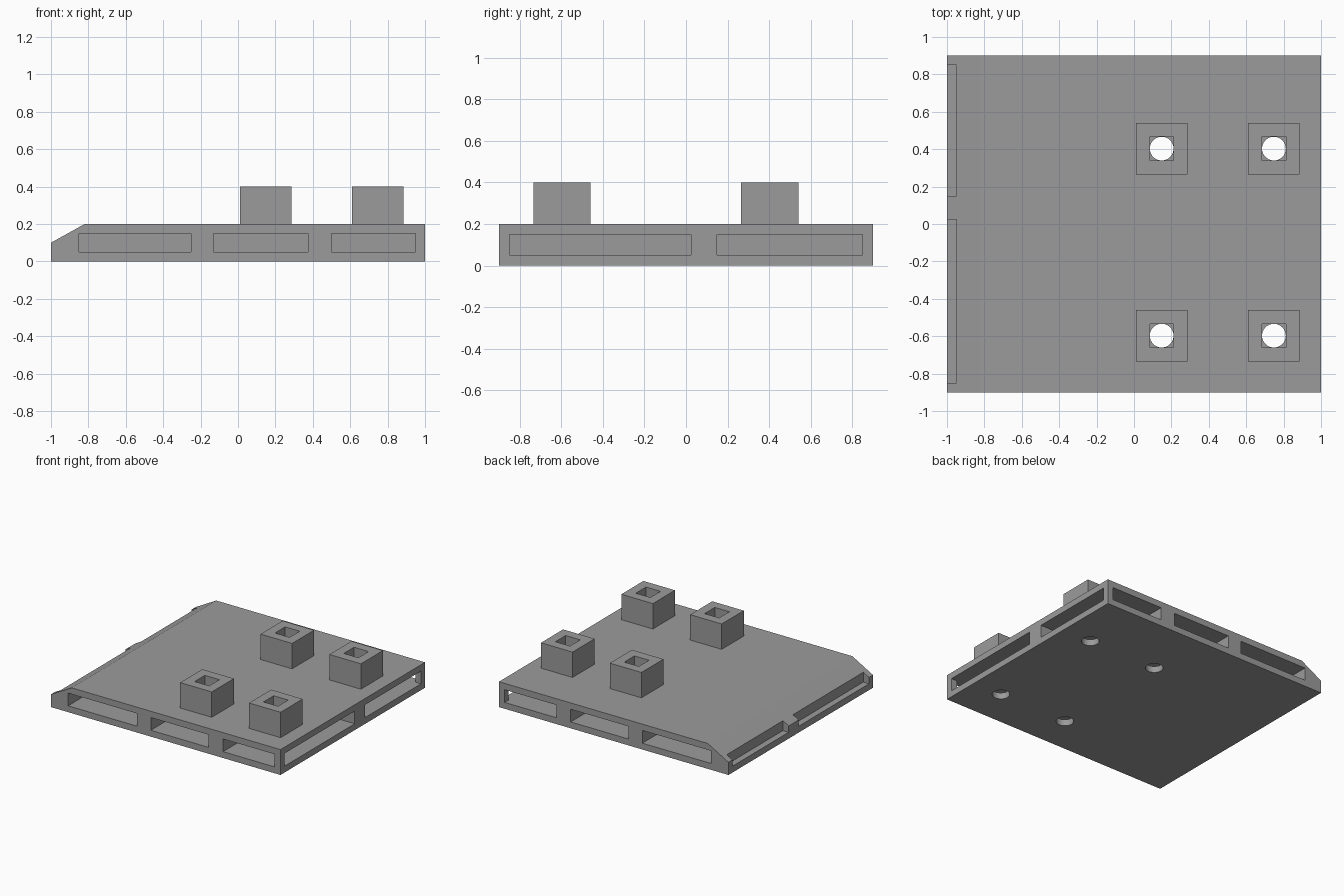
import bpy, math

if "Cube" in bpy.data.objects:
    bpy.data.objects.remove(bpy.data.objects["Cube"])

grey = bpy.data.materials.new("mid_grey")
grey.diffuse_color = (0.33, 0.33, 0.33, 1)
grey.use_nodes = True
grey.node_tree.nodes["Principled BSDF"].inputs["Base Color"].default_value = grey.diffuse_color


def prisms(name, outlines, lo, hi, axis="z"):
    """One mesh of prisms, each an outline extruded from lo to hi along z or y."""
    verts, faces = [], []
    for pts in outlines:
        b, n = len(verts), len(pts)
        for h in (lo, hi):
            verts += [(p, q, h) if axis == "z" else (p, h, q) for p, q in pts]
        faces += [list(range(b, b + n))[::-1], list(range(b + n, b + 2 * n))]
        faces += [(b + i, b + (i + 1) % n, b + n + (i + 1) % n, b + n + i) for i in range(n)]
    if axis == "y":
        faces = [list(f)[::-1] for f in faces]
    me = bpy.data.meshes.new(name)
    me.from_pydata(verts, [], faces)
    me.materials.append(grey)
    ob = bpy.data.objects.new(name, me)
    bpy.context.collection.objects.link(ob)
    return ob


def rect(x0, x1, y0, y1):
    return [(x0, y0), (x1, y0), (x1, y1), (x0, y1)]


def cut(ob, cutter):
    mod = ob.modifiers.new("cut", "BOOLEAN")
    mod.operation, mod.solver, mod.object = "DIFFERENCE", "EXACT", cutter
    bpy.context.view_layer.objects.active = ob
    bpy.ops.object.modifier_apply(modifier=mod.name)
    bpy.data.objects.remove(cutter)


# Slab with a bevelled left edge
slab = prisms("base_slab", [[(-1, 0), (1, 0), (1, 0.2), (-0.82, 0.2), (-1, 0.1)]],
              -0.9, 0.9, "y")

# Inner rooms open to the front, back and right; shallow slots on the left
rooms = []
for x0, x1 in ((-0.85, -0.25), (-0.13, 0.375)):
    rooms += [rect(x0, x1, -1, 0.025), rect(x0, x1, 0.15, 1)]
rooms.append([(0.5, -1), (0.95, -1), (0.95, -0.85), (1.1, -0.85), (1.1, 0.025), (0.5, 0.025)])
rooms.append([(0.5, 0.15), (1.1, 0.15), (1.1, 0.85), (0.95, 0.85), (0.95, 1), (0.5, 1)])
rooms += [rect(-1.1, -0.95, -0.85, 0.025), rect(-1.1, -0.95, 0.15, 0.85)]
cut(slab, prisms("room_cutter", rooms, 0.05, 0.15))

# Round holes through the slab under each socket
centres = [(x, y) for x in (0.148, 0.748) for y in (-0.597, 0.403)]
R = 0.0635
circles = [[(x + R * math.cos(i * math.tau / 32), y + R * math.sin(i * math.tau / 32))
            for i in range(32)] for x, y in centres]
cut(slab, prisms("hole_cutter", circles, -0.1, 0.3))

# Square sockets with square openings
for i, (x, y) in enumerate(centres):
    h = 0.1375
    socket = prisms(f"socket_{i + 1}", [rect(x - h, x + h, y - h, y + h)], 0.2, 0.4)
    cut(socket, prisms("socket_cutter", [rect(x - R, x + R, y - R, y + R)], 0.1, 0.5))

# Smooth only the round hole walls
for ob in bpy.data.objects:
    ob.select_set(ob == slab)
bpy.context.view_layer.objects.active = slab
bpy.ops.object.shade_smooth_by_angle(angle=math.radians(20))
